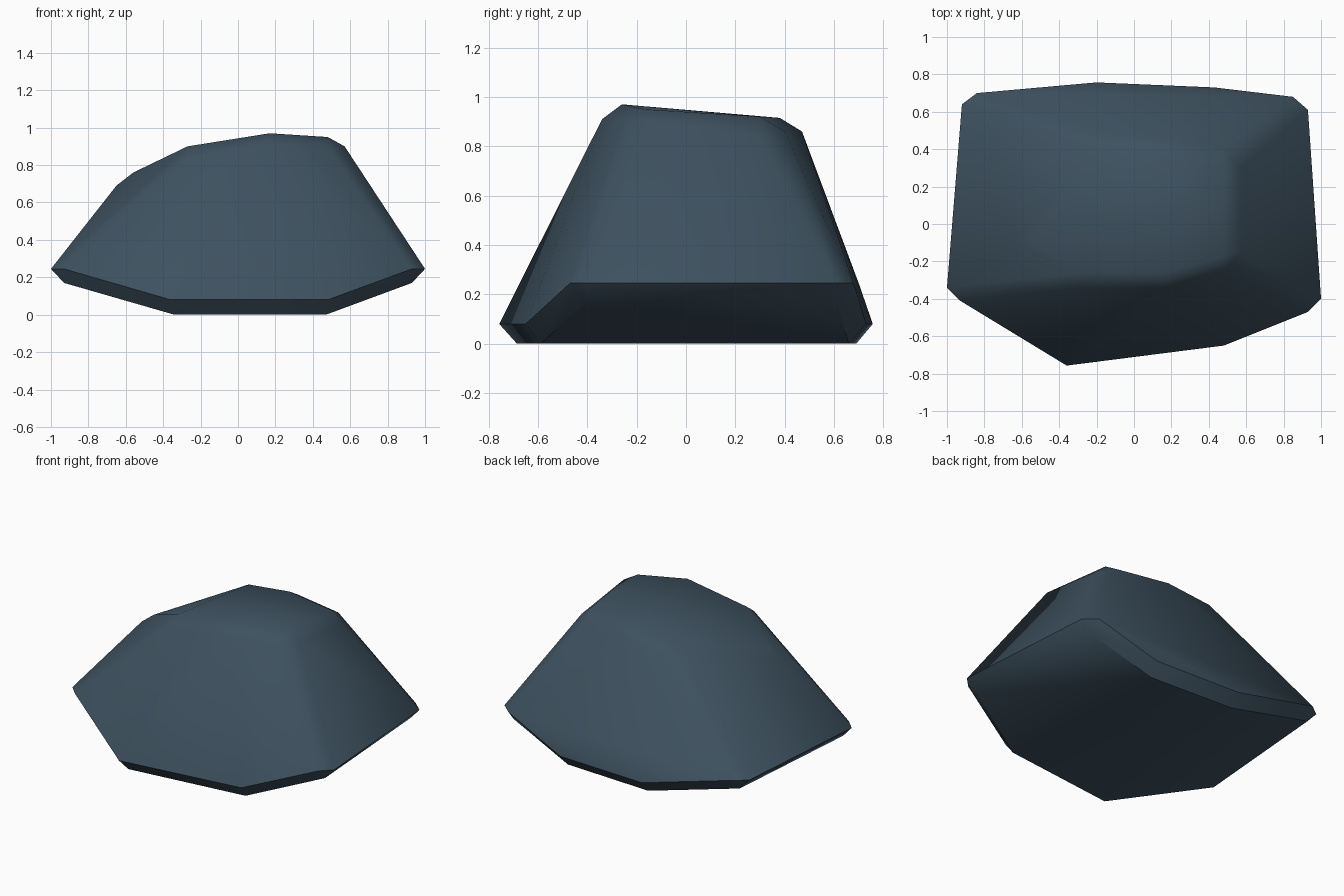
import bpy, bmesh

if "Cube" in bpy.data.objects:
    bpy.data.objects.remove(bpy.data.objects["Cube"])

# Corner points of the boulder, ring by ring
underside = [(-.93, -.35, .17), (-.34, -.685, 0), (.47, -.59, 0), (.93, -.40, .17),
             (.86, .61, .17), (.42, .66, 0), (-.2, .69, 0), (-.85, .64, .17)]
rim = [(-1, -.34, .245), (-.93, -.41, .245), (-.36, -.757, .08), (.48, -.65, .08),
       (.93, -.47, .245), (1, -.40, .245), (.93, .61, .245), (.85, .68, .245),
       (.43, .73, .08), (-.2, .757, .08), (-.84, .70, .245), (-.92, .64, .245)]
shoulder = [(-.65, -.1, .69), (-.27, -.34, .84), (.17, -.34, .91), (.48, -.25, .90),
            (.57, -.15, .90), (.57, .30, .84), (.47, .40, .86), (.12, .47, .86), (-.2, .48, .82)]
crown = [(-.56, -.1, .76), (-.27, -.26, .90), (.17, -.26, .97), (.48, -.17, .95),
         (.48, .30, .92), (.12, .38, .915), (-.2, .40, .87)]

# Wrap the rings in a convex skin
bm = bmesh.new()
for p in underside + rim + shoulder + crown:
    bm.verts.new(p)
bmesh.ops.convex_hull(bm, input=bm.verts[:])
bmesh.ops.delete(bm, geom=[v for v in bm.verts if not v.link_faces], context='VERTS')
bmesh.ops.dissolve_limit(bm, angle_limit=0.03, verts=bm.verts[:], edges=bm.edges[:])
bmesh.ops.recalc_face_normals(bm, faces=bm.faces[:])

mesh = bpy.data.meshes.new("boulder")
bm.to_mesh(mesh)
bm.free()
boulder = bpy.data.objects.new("boulder", mesh)
bpy.context.collection.objects.link(boulder)

# Single slate colour
slate = bpy.data.materials.new("slate blue stone")
slate.diffuse_color = (.048, .083, .115, 1)
slate.use_nodes = True
slate.node_tree.nodes["Principled BSDF"].inputs["Base Color"].default_value = slate.diffuse_color
mesh.materials.append(slate)

# Soft shading across the gentle bevels, sharp at the rim
bpy.context.view_layer.objects.active = boulder
boulder.select_set(True)
bpy.ops.object.shade_smooth_by_angle(angle=0.7)
